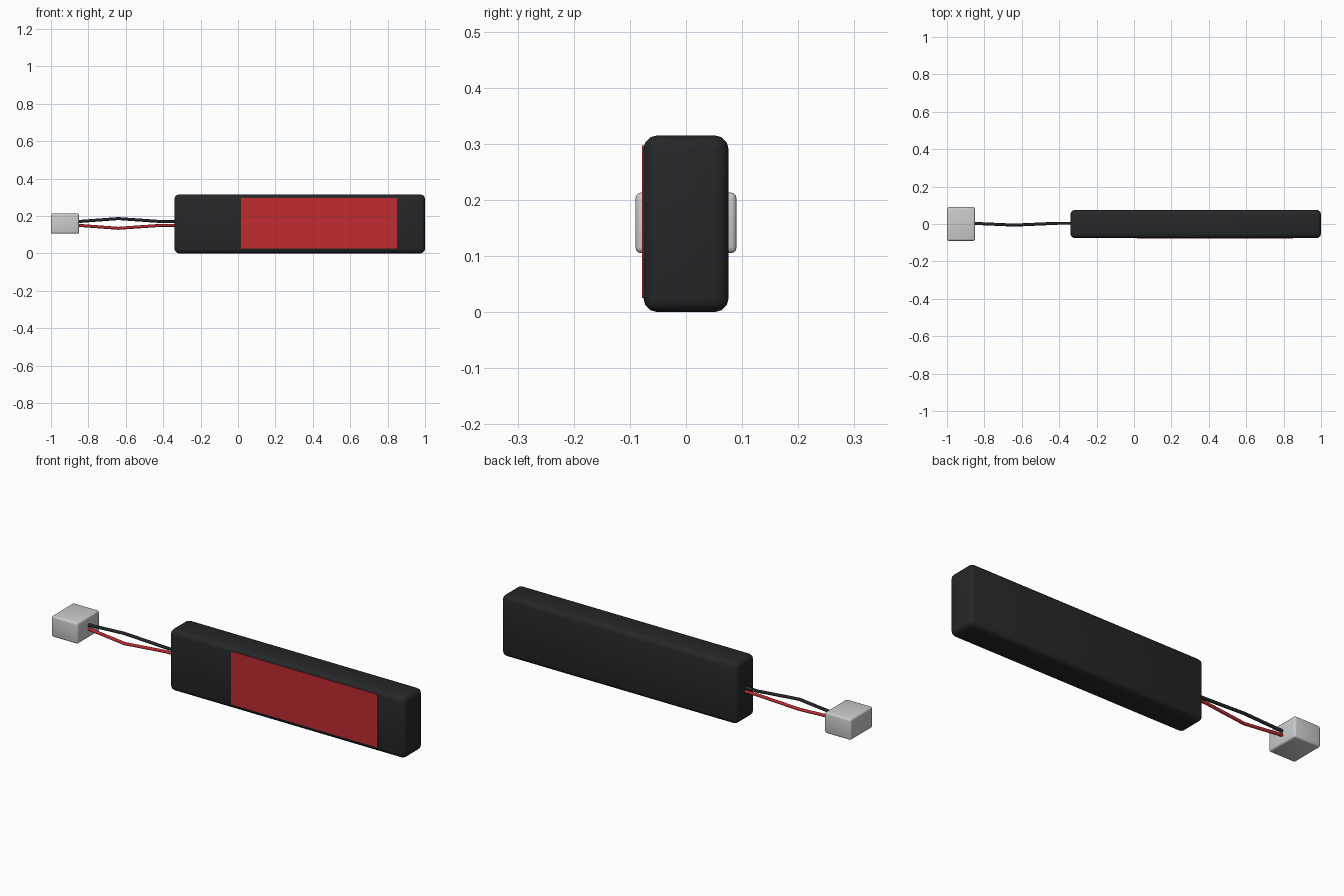
import bpy
from mathutils import Vector

if "Cube" in bpy.data.objects:
    bpy.data.objects.remove(bpy.data.objects["Cube"])


def paint(obj, name, color):
    mat = bpy.data.materials.get(name) or bpy.data.materials.new(name)
    mat.diffuse_color = (*color, 1)
    mat.use_nodes = True
    mat.node_tree.nodes["Principled BSDF"].inputs["Base Color"].default_value = mat.diffuse_color
    obj.data.materials.append(mat)


def box(name, lo, hi, bevel=0, segments=3):
    lo, hi = Vector(lo), Vector(hi)
    bpy.ops.mesh.primitive_cube_add(size=1, location=(lo + hi) / 2)
    obj = bpy.context.object
    obj.name = name
    obj.scale = hi - lo
    bpy.ops.object.transform_apply(location=False, rotation=False, scale=True)
    if bevel:
        mod = obj.modifiers.new("rounded_edges", 'BEVEL')
        mod.width = bevel
        mod.segments = segments
        bpy.ops.object.modifier_apply(modifier=mod.name)
        bpy.ops.object.shade_smooth_by_angle()
    return obj


def wire(name, points, radius):
    curve = bpy.data.curves.new(name, 'CURVE')
    curve.dimensions = '3D'
    curve.bevel_depth = radius
    curve.bevel_resolution = 2
    curve.use_fill_caps = True
    spline = curve.splines.new('POLY')
    spline.points.add(len(points) - 1)
    for p, co in zip(spline.points, points):
        p.co = (*co, 1)
    obj = bpy.data.objects.new(name, curve)
    bpy.context.collection.objects.link(obj)
    return obj


BLACK = (0.018, 0.02, 0.022)
RED = (0.53, 0.025, 0.03)

# Battery pack with rounded edges
pack = box("battery_pack", (-0.34, -0.076, 0), (1.0, 0.076, 0.315), 0.025)
paint(pack, "black_plastic", BLACK)

# Thin red label on the front face
label = box("front_label", (0.015, -0.0785, 0.025), (0.85, -0.073, 0.297))
paint(label, "red_label", RED)

# Grey plug at the end of the leads
box("plug", (-1.0, -0.09, 0.105), (-0.85, 0.09, 0.213), 0.01)

# Pair of leads bowing apart between the plug and the pack
for name, side, mat, color in (("black_wire", 1, "black_plastic", BLACK),
                               ("red_wire", -1, "red_wire", RED)):
    path = [(-0.87, 0.004, 0.160 + side * 0.009),
            (-0.64, -0.006, 0.160 + side * 0.026),
            (-0.41, 0.004, 0.160 + side * 0.010),
            (-0.32, 0.004, 0.160 + side * 0.010)]
    paint(wire(name, path, 0.008), mat, color)
